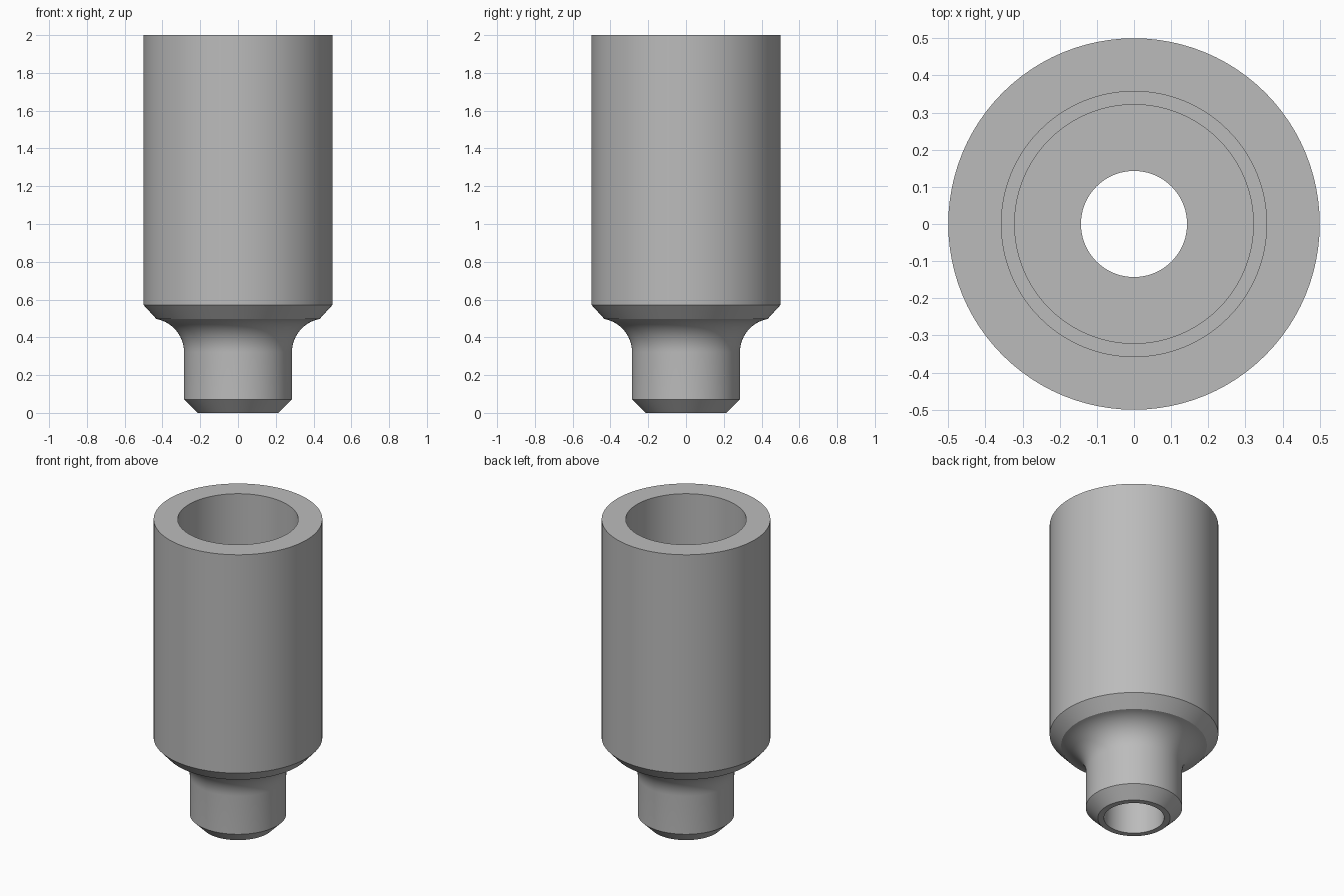
import bpy
import bmesh
import math

cube = bpy.data.objects.get("Cube")
if cube:
    bpy.data.objects.remove(cube, do_unlink=True)

UNIT = 1 / 14  # turned part is dimensioned in whole and half units
STEPS = 96

# Plain grey metal
metal = bpy.data.materials.new("grey metal")
metal.use_nodes = True
grey = (0.5, 0.5, 0.5, 1)
metal.diffuse_color = grey
metal.node_tree.nodes["Principled BSDF"].inputs["Base Color"].default_value = grey

# Pin: bottom chamfer and straight neck
outer = [(3, 0), (4, 1)]

# Fillet from the neck out to the shoulder, ending at the shoulder chamfer
radius = 2.5
end = math.acos(0.45 / radius)
for i in range(15):
    a = end * i / 14
    outer.append((6.5 - radius * math.cos(a), 4.5 + radius * math.sin(a)))

# Shoulder chamfer and main barrel
outer += [(7, 8), (7, 28)]

# Stepped bore: wide socket, inner step, narrow throat, pin counterbore
bore = [(5, 28), (5, 14), (4.5, 14), (4.5, 10),
        (2, 10), (2, 7), (2.5, 7), (2.5, 0)]

# Revolve the closed section around z
bm = bmesh.new()
verts = [bm.verts.new((r * UNIT, 0, z * UNIT)) for r, z in outer + bore]
edges = [bm.edges.new((v, verts[(i + 1) % len(verts)])) for i, v in enumerate(verts)]
bmesh.ops.spin(bm, geom=verts + edges, cent=(0, 0, 0), axis=(0, 0, 1),
               angle=2 * math.pi, steps=STEPS, use_merge=True)
bmesh.ops.remove_doubles(bm, verts=bm.verts[:], dist=1e-5)
bmesh.ops.recalc_face_normals(bm, faces=bm.faces[:])

mesh = bpy.data.meshes.new("stepped_sleeve")
bm.to_mesh(mesh)
bm.free()
mesh.materials.append(metal)
sleeve = bpy.data.objects.new("stepped_sleeve", mesh)
bpy.context.collection.objects.link(sleeve)

# Smooth curved walls, crisp chamfers and steps
bpy.ops.object.select_all(action="DESELECT")
sleeve.select_set(True)
bpy.context.view_layer.objects.active = sleeve
bpy.ops.object.shade_smooth_by_angle(angle=math.radians(25))
